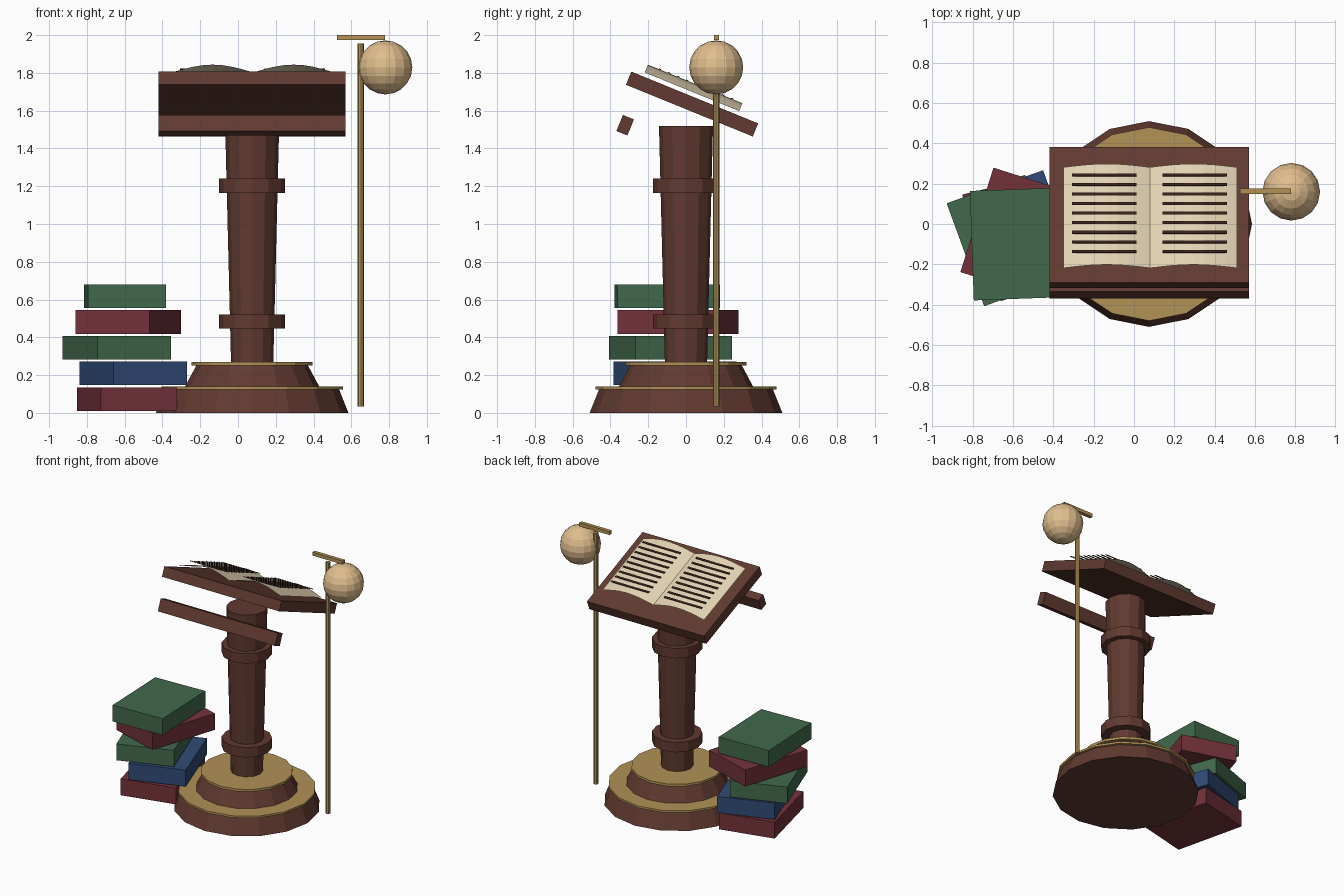
import bpy
import bmesh
from math import sin, pi, radians
from mathutils import Matrix, Vector

old = bpy.data.objects.get("Cube")
if old:
    bpy.data.objects.remove(old, do_unlink=True)


def make_material(name, rgb):
    """Flat material from 0-255 screen values, stored as linear."""
    linear = [((c / 255 + 0.055) / 1.055) ** 2.4 for c in rgb] + [1.0]
    mat = bpy.data.materials.new(name)
    mat.use_nodes = True
    mat.diffuse_color = linear
    shader = mat.node_tree.nodes["Principled BSDF"]
    shader.inputs["Base Color"].default_value = linear
    shader.inputs["Roughness"].default_value = 0.8
    return mat


wood = make_material("dark wood", (97, 58, 48))
brass = make_material("brass", (178, 146, 86))
paper = make_material("cream paper", (228, 212, 180))
ink = make_material("brown ink", (56, 32, 25))
globe_tan = make_material("warm globe", (224, 190, 142))
red = make_material("red cover", (114, 50, 58))
blue = make_material("blue cover", (48, 74, 118))
green = make_material("green cover", (65, 105, 76))


def finish(name, bm, mat, matrix=Matrix()):
    mesh = bpy.data.meshes.new(name)
    bm.to_mesh(mesh)
    bm.free()
    mesh.materials.append(mat)
    obj = bpy.data.objects.new(name, mesh)
    obj.matrix_world = matrix
    bpy.context.collection.objects.link(obj)
    return obj


def box(name, size, mat, matrix):
    bm = bmesh.new()
    bmesh.ops.create_cube(bm, size=1)
    bmesh.ops.scale(bm, vec=size, verts=bm.verts)
    return finish(name, bm, mat, matrix)


def frustum(name, x, y, z0, z1, r0, r1, sides, mat):
    bm = bmesh.new()
    bmesh.ops.create_cone(bm, cap_ends=True, segments=sides,
                          radius1=r0, radius2=r1, depth=z1 - z0)
    return finish(name, bm, mat, Matrix.Translation((x, y, (z0 + z1) / 2)))


# Stepped round base with brass rims
CX = 0.075
frustum("base_lower", CX, 0, 0, 0.125, 0.51, 0.46, 16, wood)
frustum("base_lower_rim", CX, 0, 0.125, 0.14, 0.48, 0.48, 16, brass)
frustum("base_upper", CX, 0, 0.14, 0.252, 0.355, 0.295, 16, wood)
frustum("base_upper_rim", CX, 0, 0.252, 0.27, 0.32, 0.32, 16, brass)

# Tapered column with two collars
frustum("column", CX, 0, 0.27, 1.52, 0.112, 0.143, 12, wood)
for name, z in (("collar_lower", 0.447), ("collar_upper", 1.165)):
    frustum(name, CX, 0, z, z + 0.075, 0.175, 0.175, 12, wood)

# Sloping desk and its ledge
tilt = Matrix.Rotation(radians(-22.2), 4, 'X')
desk = Matrix.Translation((CX, 0.032, 1.635)) @ tilt
box("desk_board", (0.99, 0.725, 0.075), wood, desk)
box("desk_ledge", (0.99, 0.063, 0.092), wood,
    Matrix.Translation((CX, -0.322, 1.523)) @ tilt)

# Open book: two arched sheets meeting at the spine
PAGE_W, PAGE_D, LOW, RISE, STEPS = 0.43, 0.54, 0.06, 0.045, 8
bm = bmesh.new()
previous = None
for i in range(2 * STEPS + 1):
    x = PAGE_W * (i / STEPS - 1)
    z = LOW + RISE * abs(sin(pi * i / STEPS))
    pair = [bm.verts.new((x, y, z)) for y in (-PAGE_D / 2, PAGE_D / 2)]
    if previous:
        bm.faces.new((previous[0], pair[0], pair[1], previous[1]))
    previous = pair
finish("open_pages", bm, paper, desk @ Matrix.Translation((0.005, -0.025, 0)))

# Written lines on both pages
for side, label in ((-1, "right"), (1, "left")):
    for row in range(9):
        place = Vector((0.002 + side * 0.224, -0.02 + (row - 4) * 0.0512, 0.107))
        box(f"text_line_{label}_{row + 1}", (0.32, 0.015, 0.004), ink,
            desk @ Matrix.Translation(place))

# Lamp pole, arm and globe
LY = 0.16
frustum("lamp_pole", 0.65, LY, 0.035, 1.955, 0.017, 0.017, 8, brass)
box("lamp_arm", (0.255, 0.028, 0.026), brass, Matrix.Translation((0.652, LY + 0.002, 1.987)))
bm = bmesh.new()
bmesh.ops.create_uvsphere(bm, u_segments=16, v_segments=10, radius=0.143)
finish("lamp_globe", bm, globe_tan, Matrix.Translation((0.78, LY, 1.829)))

# Untidy stack of books, bottom to top: colour, centre x, centre y, turn
stack = [
    (red, -0.588, -0.07, 13.4),
    (blue, -0.555, -0.058, 19.4),
    (green, -0.642, -0.082, 20),
    (red, -0.582, -0.042, -17.6),
    (green, -0.598, -0.1, 2.1),
]
for i, (mat, x, y, turn) in enumerate(stack):
    spot = Matrix.Translation((x, y, 0.073 + i * 0.136))
    box(f"stacked_book_{i + 1}", (0.413, 0.543, 0.125), mat,
        spot @ Matrix.Rotation(radians(turn), 4, 'Z'))
